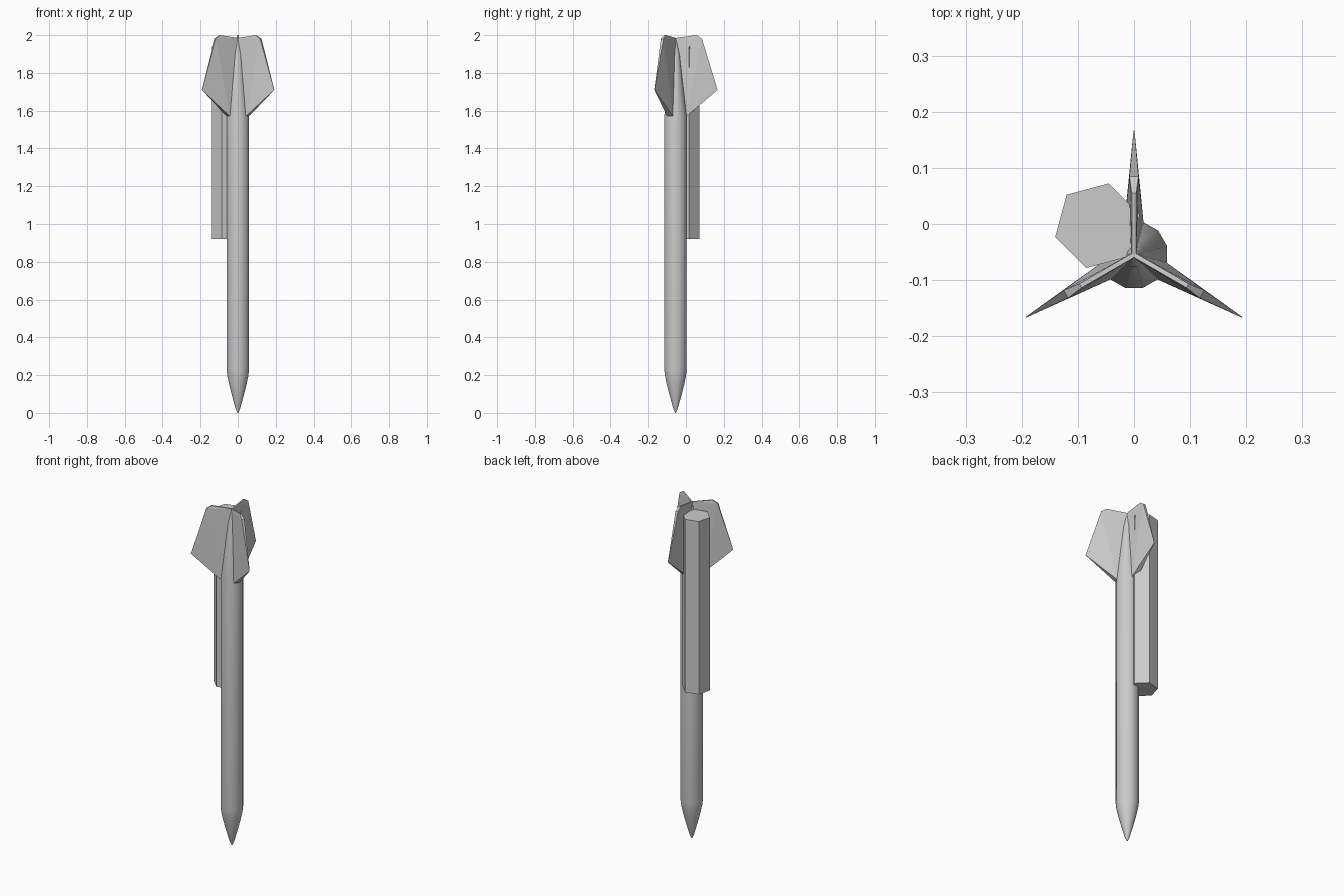
import bpy, bmesh
from math import sin, cos, pi, radians

if "Cube" in bpy.data.objects:
    bpy.data.objects.remove(bpy.data.objects["Cube"])

CY = -0.055  # y of the main axis


def make_object(name, bm, smooth=False):
    bmesh.ops.recalc_face_normals(bm, faces=bm.faces)
    mesh = bpy.data.meshes.new(name)
    bm.to_mesh(mesh)
    bm.free()
    ob = bpy.data.objects.new(name, mesh)
    bpy.context.collection.objects.link(ob)
    if smooth:
        bpy.context.view_layer.objects.active = ob
        ob.select_set(True)
        bpy.ops.object.shade_smooth_by_angle(angle=radians(32))
        ob.select_set(False)
    return ob


def lathe(name, cx, cy, profile, sides, phase, smooth=False):
    """Stack of polygon rings given as (radius, z), capped at both ends."""
    bm = bmesh.new()
    rings = [[bm.verts.new((cx + r * cos(phase + 2 * pi * i / sides),
                            cy + r * sin(phase + 2 * pi * i / sides), z))
              for i in range(sides)] for r, z in profile]
    for a, b in zip(rings, rings[1:]):
        for i in range(sides):
            j = (i + 1) % sides
            bm.faces.new((a[i], a[j], b[j], b[i]))
    bm.faces.new(rings[0][::-1])
    bm.faces.new(rings[-1])
    return make_object(name, bm, smooth)


# Body: pointed nose at the bottom, straight tube, tapering tail between fins
lathe("body", 0, CY,
      [(0.002, 0.0), (0.013, 0.025), (0.030, 0.085), (0.046, 0.145),
       (0.057, 0.195), (0.061, 0.23), (0.061, 1.57), (0.022, 1.90),
       (0.003, 1.985)], 12, radians(15), True)

# Side tube: six-sided canister against the body
lathe("side_tube", -0.065, -0.003, [(0.078, 0.92), (0.078, 1.94)], 6, radians(15))

# Fins: outline as (distance from axis, z, half thickness)
outline = [(0, 1.57, 0.022), (0.058, 1.57, 0.017), (0.222, 1.71, 0.0008),
           (0.140, 1.98, 0.008), (0.110, 2.0, 0.004), (0.0, 1.985, 0.004)]
for k in range(3):
    a = radians(90 + 120 * k)
    bm = bmesh.new()
    sides = [[bm.verts.new((r * cos(a) - s * t * sin(a),
                            CY + r * sin(a) + s * t * cos(a), z))
              for r, z, t in outline] for s in (-1, 1)]
    n = len(outline)
    for side in sides:
        bm.faces.new((side[0], side[1], side[5]))
        bm.faces.new((side[1], side[2], side[3]))
        bm.faces.new((side[1], side[3], side[5]))
        bm.faces.new((side[3], side[4], side[5]))
    for i in range(n):
        j = (i + 1) % n
        bm.faces.new((sides[0][i], sides[0][j], sides[1][j], sides[1][i]))
    make_object(f"fin_{k + 1}", bm)
